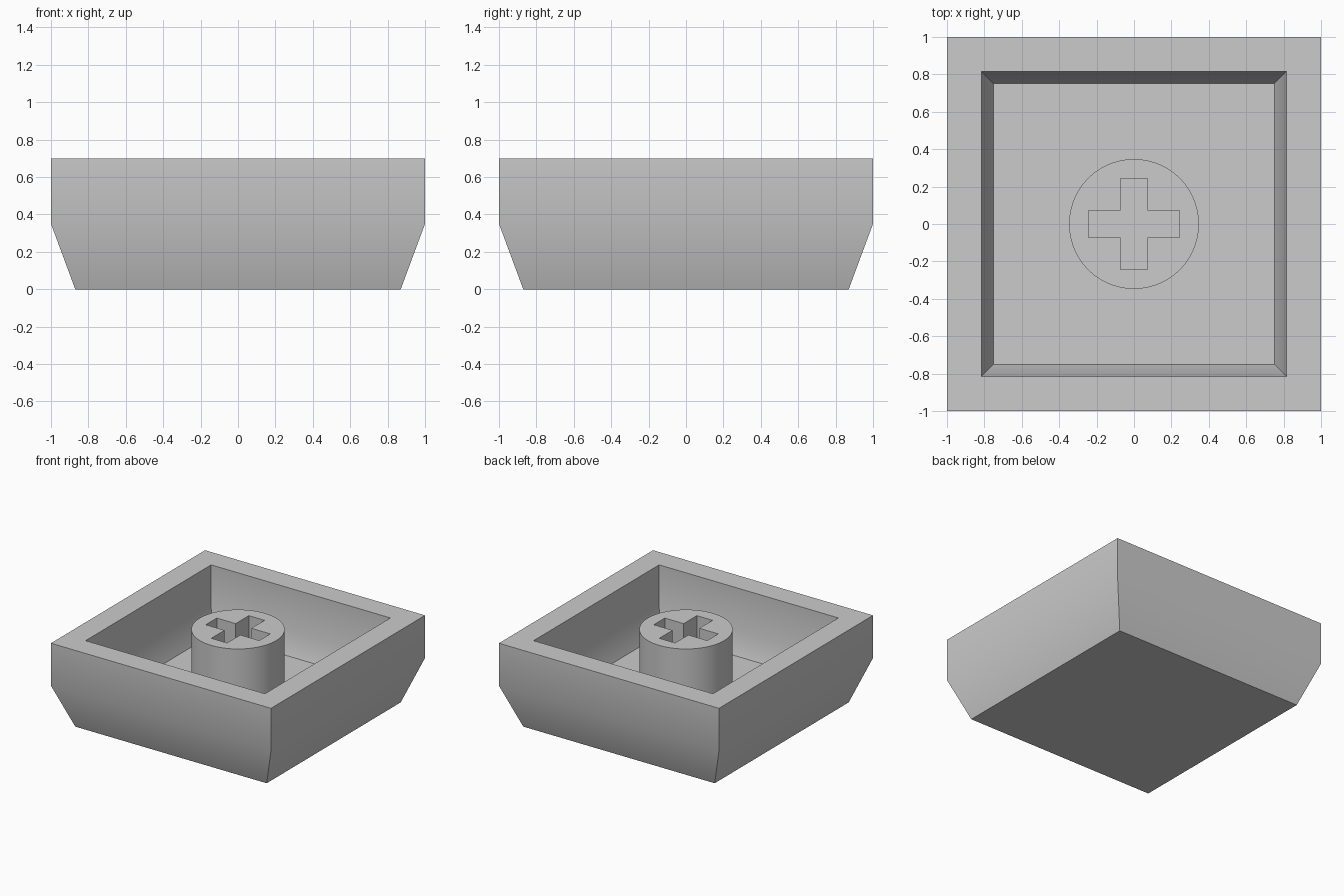
import bpy, bmesh
from math import cos, sin, pi, radians

cube = bpy.data.objects.get("Cube")
if cube:
    bpy.data.objects.remove(cube, do_unlink=True)

RIM, BEND, FLOOR = 0.70, 0.35, 0.175   # heights
STEM_RADIUS, SIDES = 0.347, 96
ARM, SLOT = 0.243, 0.0715              # cross half length and half width

grey = bpy.data.materials.new("plain_grey")
grey.use_nodes = True
grey.diffuse_color = (0.6, 0.6, 0.6, 1)
grey.node_tree.nodes["Principled BSDF"].inputs["Base Color"].default_value = grey.diffuse_color


def finish(obj):
    """Give the material and smooth the gentle angles."""
    obj.data.materials.append(grey)
    bpy.ops.object.select_all(action='DESELECT')
    obj.select_set(True)
    bpy.context.view_layer.objects.active = obj
    bpy.ops.object.shade_smooth_by_angle(angle=radians(30))


def square_shell(name, profile):
    """Skin stacked square rings given as (half width, height)."""
    bm = bmesh.new()
    corners = [(-1, -1), (1, -1), (1, 1), (-1, 1)]
    rings = [[bm.verts.new((h * x, h * y, z)) for x, y in corners] for h, z in profile]
    for low, high in zip(rings, rings[1:]):
        for i in range(4):
            j = (i + 1) % 4
            bm.faces.new((low[i], low[j], high[j], high[i]))
    bm.faces.new(rings[0])
    bm.faces.new(rings[-1])
    bmesh.ops.recalc_face_normals(bm, faces=bm.faces)
    mesh = bpy.data.meshes.new(name)
    bm.to_mesh(mesh)
    bm.free()
    obj = bpy.data.objects.new(name, mesh)
    bpy.context.collection.objects.link(obj)
    return obj


def extruded_outline(name, outlines, bottom, top):
    """Extrude closed outlines; an inner outline becomes a hole."""
    curve = bpy.data.curves.new(name, 'CURVE')
    curve.dimensions = '2D'
    curve.fill_mode = 'BOTH'
    curve.extrude = (top - bottom) / 2
    for points in outlines:
        spline = curve.splines.new('POLY')
        spline.points.add(len(points) - 1)
        for point, (x, y) in zip(spline.points, points):
            point.co = (x, y, 0, 1)
        spline.use_cyclic_u = True
    obj = bpy.data.objects.new(name, curve)
    obj.location.z = (top + bottom) / 2
    bpy.context.collection.objects.link(obj)
    bpy.ops.object.select_all(action='DESELECT')
    obj.select_set(True)
    bpy.context.view_layer.objects.active = obj
    bpy.ops.object.convert(target='MESH')
    obj = bpy.context.view_layer.objects.active
    # Weld the caps to the walls
    bm = bmesh.new()
    bm.from_mesh(obj.data)
    bmesh.ops.remove_doubles(bm, verts=bm.verts, dist=0.0001)
    bmesh.ops.recalc_face_normals(bm, faces=bm.faces)
    bm.to_mesh(obj.data)
    bm.free()
    return obj


# Open tray with tapered lower walls
finish(square_shell("cap_shell", [(0.87, 0), (1, BEND), (1, RIM),
                                  (0.815, RIM), (0.815, BEND), (0.75, FLOOR)]))

# Round stem with a cross-shaped socket
circle = [(STEM_RADIUS * cos(2 * pi * i / SIDES), STEM_RADIUS * sin(2 * pi * i / SIDES))
          for i in range(SIDES)]
cross = []
x_arm = [(ARM, -SLOT), (ARM, SLOT), (SLOT, SLOT)]
for turn in range(4):
    cross += x_arm
    x_arm = [(-y, x) for x, y in x_arm]
finish(extruded_outline("stem", [circle, cross], FLOOR - 0.01, RIM))
